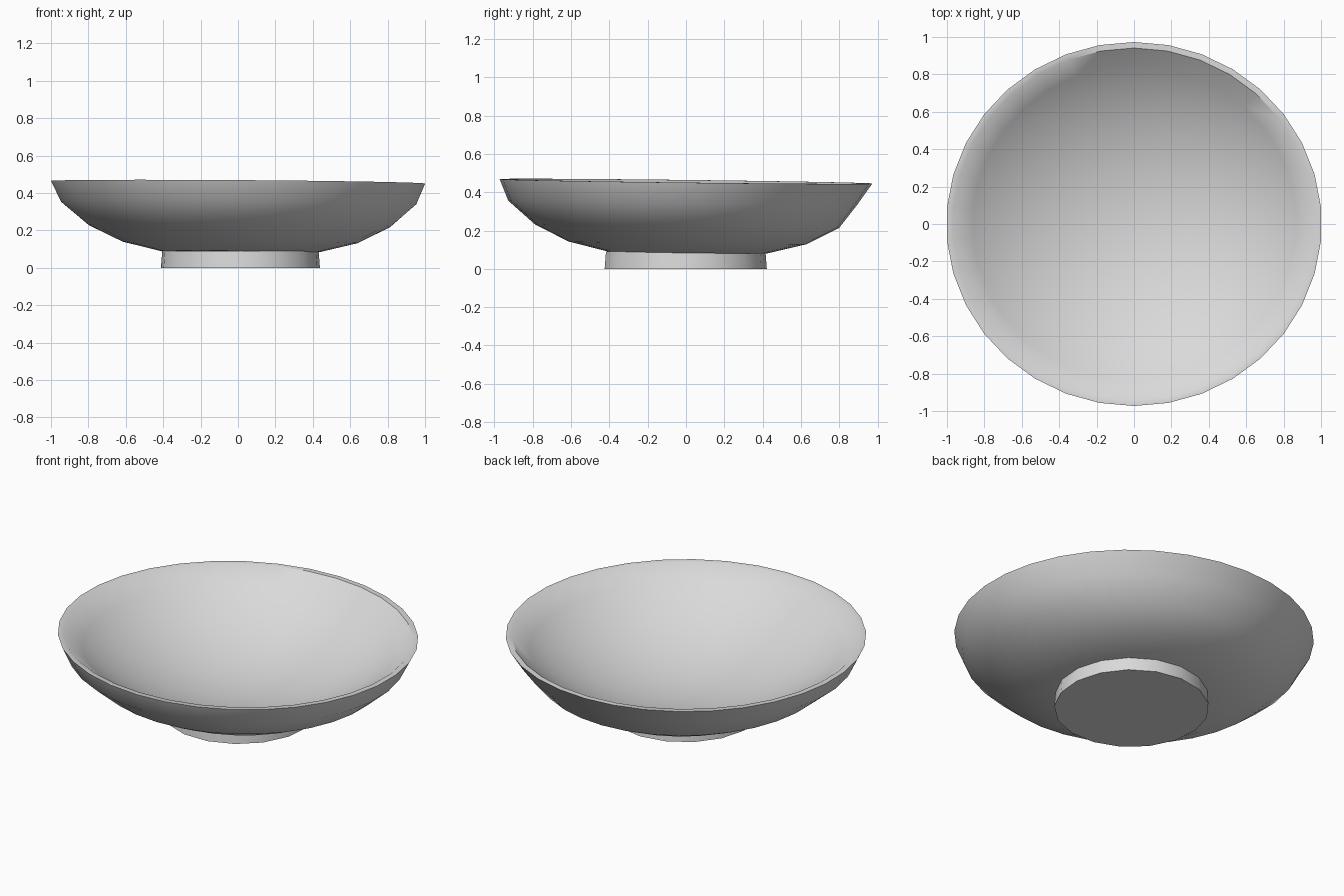
import bpy, bmesh, math

if "Cube" in bpy.data.objects:
    bpy.data.objects.remove(bpy.data.objects["Cube"], do_unlink=True)

GREY = (0.7, 0.7, 0.7)
clay = bpy.data.materials.new("pale grey clay")
clay.diffuse_color = (*GREY, 1)
clay.use_nodes = True
clay.node_tree.nodes["Principled BSDF"].inputs["Base Color"].default_value = (*GREY, 1)


def lathe(name, profile, sides, place):
    """Turn a (radius, height) profile; a zero radius makes a single pole vertex."""
    bm = bmesh.new()
    rings = []
    for r, z in profile:
        count = sides if r > 0 else 1
        ring = []
        for i in range(count):
            a = math.pi / 2 + math.tau * i / sides
            ring.append(bm.verts.new(place(r, z, a)))
        rings.append(ring)
    for low, high in zip(rings, rings[1:]):
        for i in range(sides):
            j = (i + 1) % sides
            if len(low) == 1:
                bm.faces.new((low[0], high[j], high[i]))
            elif len(high) == 1:
                bm.faces.new((low[i], low[j], high[0]))
            else:
                bm.faces.new((low[i], low[j], high[j], high[i]))
    bmesh.ops.recalc_face_normals(bm, faces=bm.faces)
    mesh = bpy.data.meshes.new(name)
    bm.to_mesh(mesh)
    bm.free()
    mesh.materials.append(clay)
    obj = bpy.data.objects.new(name, mesh)
    bpy.context.collection.objects.link(obj)
    bpy.ops.object.select_all(action="DESELECT")
    obj.select_set(True)
    bpy.context.view_layer.objects.active = obj
    bpy.ops.object.shade_smooth_by_angle(angle=math.radians(40))
    return obj


def place_bowl(r, z, a):
    # The back wall is flatter, the rim is slightly oval, and the whole bowl leans
    if r == WALL:
        r -= 0.04 * max(0, math.sin(a))
    t = z / RIM_Z
    x = 1.004 * r * math.cos(a) + 0.015 * (1 - t)
    y = (1 - 0.027 * t) * r * math.sin(a) + 0.01 * (1 - t)
    return x, y, z - 0.007 * x - 0.012 * y


def place_foot(r, z, a):
    return 0.013 + r * math.cos(a), r * math.sin(a) - 0.005, z


RIM_Z, WALL = 0.457, 0.95
INNER, DEPTH = 0.967, 0.357

# Bowl outside, from the centre up to the rim
outside = [(0, 0.08), (0.42, 0.086), (0.627, 0.136), (0.805, 0.223),
           (WALL, 0.345), (1.0, RIM_Z)]

# Bowl inside: a shallow spherical cap
sphere = (INNER ** 2 + DEPTH ** 2) / (2 * DEPTH)
edge = math.asin(INNER / sphere)
STEPS = 8
inside = []
for k in range(STEPS, -1, -1):
    angle = edge * k / STEPS
    inside.append((sphere * math.sin(angle),
                   RIM_Z - DEPTH + sphere * (1 - math.cos(angle))))

lathe("bowl", outside + inside, 34, place_bowl)

# Foot: short closed drum
lathe("foot", [(0, 0), (0.427, 0), (0.42, 0.09), (0, 0.09)], 17, place_foot)
